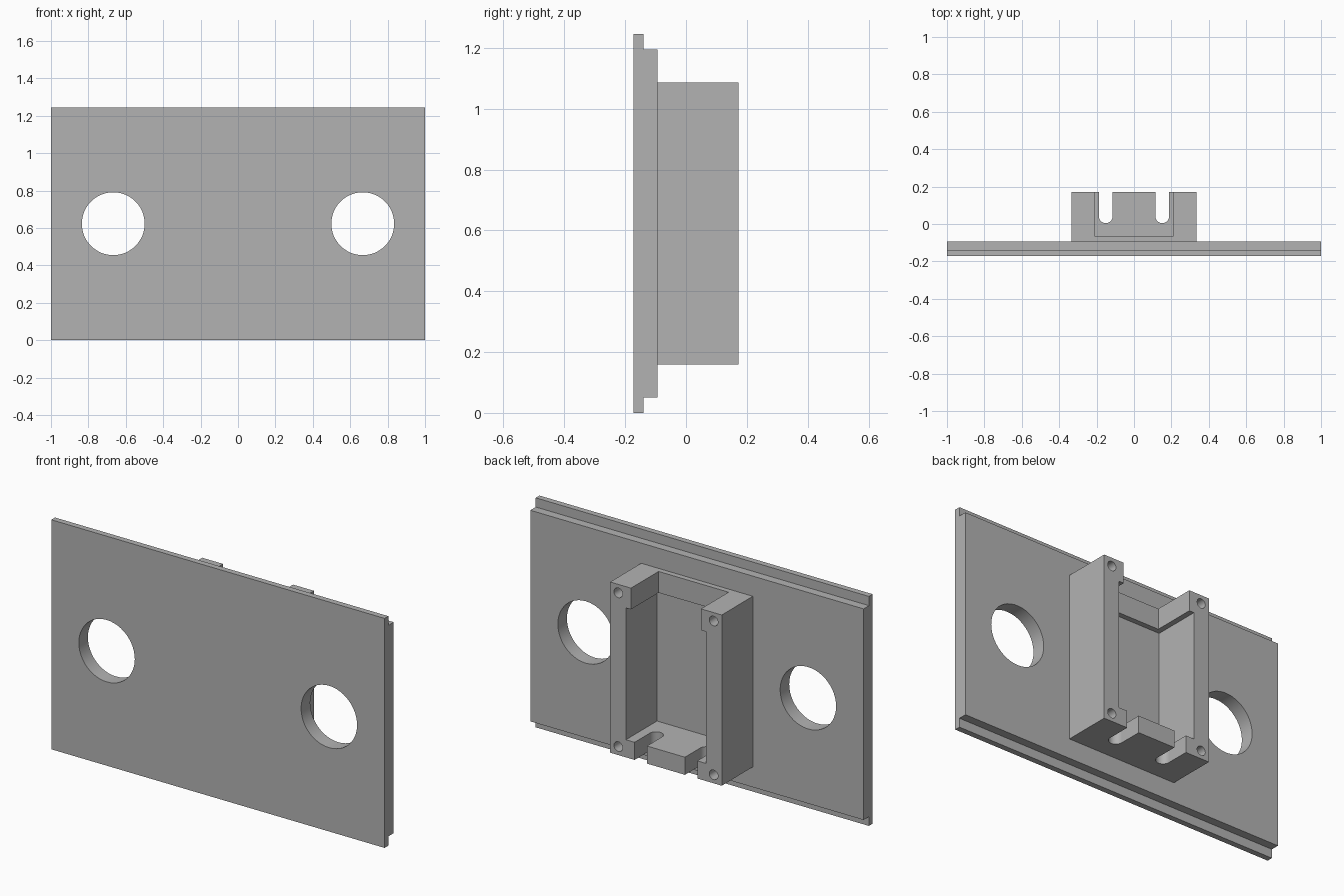
import bpy
import bmesh
from math import radians
from mathutils import Matrix, Vector

if "Cube" in bpy.data.objects:
    bpy.data.objects.remove(bpy.data.objects["Cube"], do_unlink=True)

grey = bpy.data.materials.new("plain grey")
grey.use_nodes = True
colour = (0.45, 0.45, 0.45, 1)
grey.diffuse_color = colour
grey.node_tree.nodes["Principled BSDF"].inputs["Base Color"].default_value = colour

FRONT, STEP, BACK, REAR = -0.172, -0.14, -0.094, 0.172
HEIGHT = 1.245
MID = HEIGHT / 2


def finish(name, bm):
    bmesh.ops.recalc_face_normals(bm, faces=bm.faces)
    mesh = bpy.data.meshes.new(name)
    bm.to_mesh(mesh)
    bm.free()
    mesh.materials.append(grey)
    obj = bpy.data.objects.new(name, mesh)
    bpy.context.collection.objects.link(obj)
    return obj


def box(name, low, high):
    low, high = Vector(low), Vector(high)
    bm = bmesh.new()
    bmesh.ops.create_cube(bm, size=1, matrix=Matrix.Translation((low + high) / 2)
                          @ Matrix.Diagonal((*(high - low), 1)))
    return finish(name, bm)


def cylinder(name, centre, radius, depth, along_y=True):
    turn = Matrix.Rotation(radians(90 if along_y else 0), 4, "X")
    bm = bmesh.new()
    bmesh.ops.create_cone(bm, cap_ends=True, segments=48, radius1=radius, radius2=radius,
                          depth=depth, matrix=Matrix.Translation(centre) @ turn)
    return finish(name, bm)


def cut(target, cutter):
    cutter.hide_render = True
    mod = target.modifiers.new("cut", "BOOLEAN")
    mod.operation, mod.solver, mod.object = "DIFFERENCE", "EXACT", cutter
    bpy.context.view_layer.objects.active = target
    bpy.ops.object.modifier_apply(modifier=mod.name)
    bpy.data.objects.remove(cutter, do_unlink=True)


# Panel: stepped profile swept across the width
profile = [(FRONT, 0), (STEP, 0), (STEP, 0.05), (BACK, 0.05),
           (BACK, HEIGHT - 0.05), (STEP, HEIGHT - 0.05), (STEP, HEIGHT), (FRONT, HEIGHT)]
bm = bmesh.new()
side = bm.faces.new([bm.verts.new((-1, y, z)) for y, z in profile])
swept = bmesh.ops.extrude_face_region(bm, geom=[side])["geom"]
bmesh.ops.translate(bm, vec=(2, 0, 0),
                    verts=[v for v in swept if isinstance(v, bmesh.types.BMVert)])
panel = finish("panel", bm)

# Housing: open box, its back edge set slightly into the panel
housing = box("housing", (-0.335, BACK - 0.005, MID - 0.463), (0.335, REAR, MID + 0.463))

# Main pocket, and the narrower opening through the top wall
cut(housing, box("pocket_cutter", (-0.24, -0.3, 0.255), (0.24, 0.3, 0.97)))
cut(housing, box("top_opening_cutter", (-0.21, -0.065, 0.9), (0.21, 0.3, 1.3)))

for s in (-1, 1):
    # Large round hole through the panel
    cut(panel, cylinder("panel_hole_cutter", (s * 0.667, -0.1, MID), 0.168, 0.6))
    # Round-ended cable slot in the bottom wall
    cut(housing, box("slot_cutter", (s * 0.151 - 0.037, 0.042, 0), (s * 0.151 + 0.037, 0.3, 0.4)))
    cut(housing, cylinder("slot_end_cutter", (s * 0.151, 0.042, 0.2), 0.037, 0.4, False))
    # Screw holes in the posts
    for t in (-1, 1):
        cut(housing, cylinder("screw_hole_cutter", (s * 0.286, REAR, MID + t * 0.417), 0.026, 0.4))

for obj in (panel, housing):
    bpy.ops.object.select_all(action="DESELECT")
    obj.select_set(True)
    bpy.context.view_layer.objects.active = obj
    bpy.ops.object.shade_smooth_by_angle(angle=radians(30))
